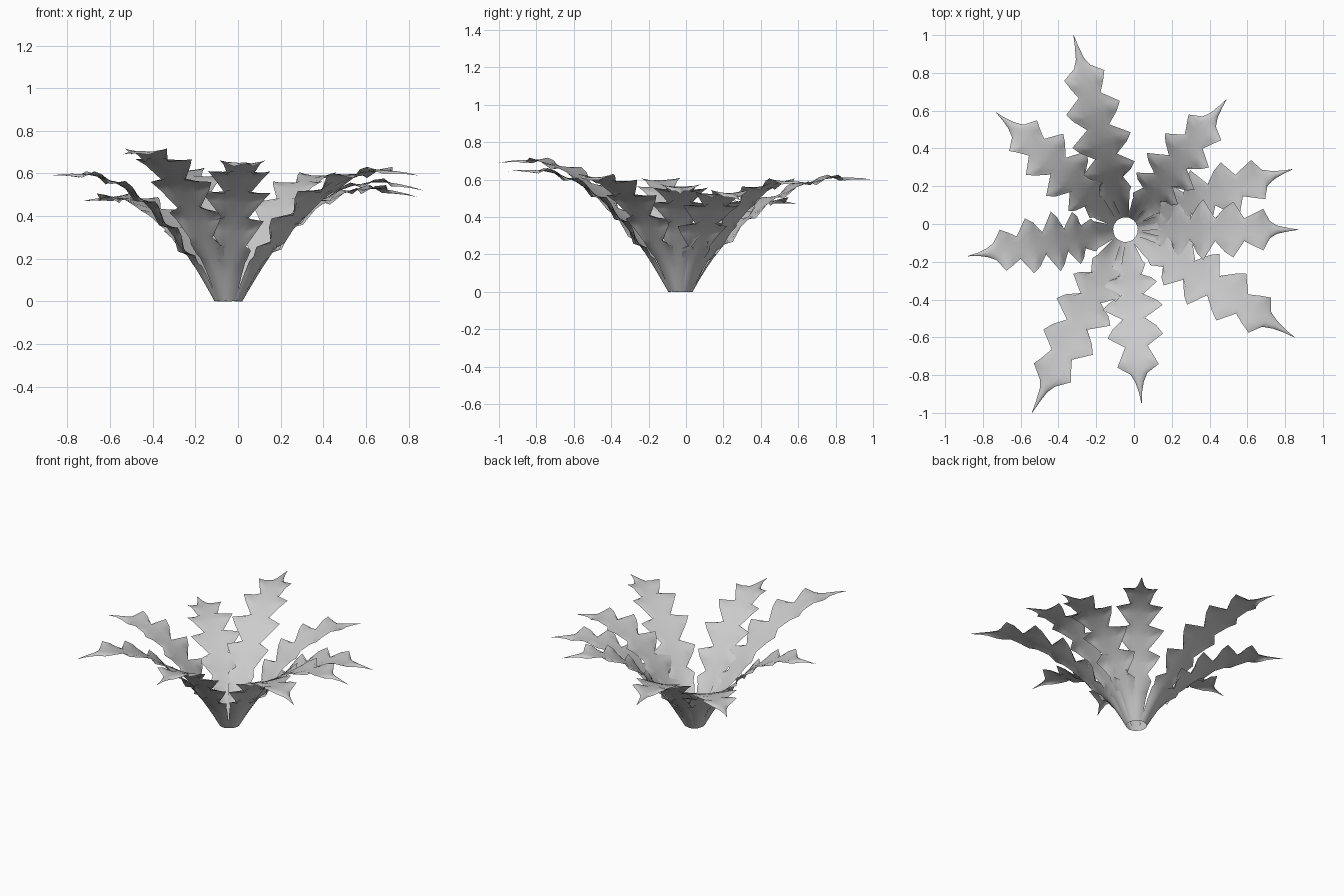
import bpy, math
from mathutils import Vector

if "Cube" in bpy.data.objects:
    bpy.data.objects.remove(bpy.data.objects["Cube"])

grey = bpy.data.materials.new("leaf grey")
grey.diffuse_color = (0.6, 0.6, 0.6, 1)
grey.use_nodes = True
grey.node_tree.nodes["Principled BSDF"].inputs["Base Color"].default_value = grey.diffuse_color
CENTRE = Vector((-0.045, -0.03, 0))

# (position along leaf, half width, raised edge, curl power): stalk, blade, spike
STATIONS = [(0, .033, .008, 2), (.06, .042, .015, 2), (.12, .053, .02, 2),
            (.17, .065, .022, 2)]
for f, w in ((.23, .088), (.375, .14), (.53, .16), (.685, .147), (.825, .11)):
    STATIONS += [(f - .04, w * .8, .012, 2), (f, w, .018, 2), (f + .045, .06, -.02, 5)]
STATIONS = STATIONS[:-1]
STATIONS += [(.86, .045, -.016, 5), (.90, .022, -.012, 3), (.95, .009, -.006, 2),
             (1, .001, 0, 2)]
ACROSS = (-1, -.8, -.4, 0, .4, .8, 1)


def spine(reach, height, arch, n=120):
    """Rising, arching curve in (radius, height) with its running length."""
    p = [Vector(q) for q in ((.065, 0), (.27, .36),
                             (.54 * reach, arch * height), (reach, height))]
    pts = []
    for i in range(n + 1):
        t = i / n
        pts.append(p[0] * (1 - t) ** 3 + p[1] * 3 * t * (1 - t) ** 2
                   + p[2] * 3 * t * t * (1 - t) + p[3] * t ** 3)
    run = [0]
    for a, b in zip(pts, pts[1:]):
        run.append(run[-1] + (b - a).length)
    return pts, run


def make_leaf(name, tip_x, tip_y, height, arch, bend=0):
    tip = Vector((tip_x, tip_y, 0)) - CENTRE
    out = tip.normalized()
    side = Vector((-out.y, out.x, 0))
    pts, run = spine(tip.length, height, arch)
    verts, faces = [], []
    for f, half, lift, power in STATIONS:
        i = min(range(len(run)), key=lambda k: abs(run[k] - f * run[-1]))
        d = (pts[min(i + 1, len(pts) - 1)] - pts[max(i - 1, 0)]).normalized()
        normal = out * -d.y + Vector((0, 0, d.x))
        mid = CENTRE + out * pts[i].x + Vector((0, 0, pts[i].y))
        mid += side * bend * math.sin(math.pi * f)
        for a in ACROSS:
            v = mid + side * a * half + normal * lift * abs(a) ** power
            v.z = max(v.z, 0)
            verts.append(v)
    m = len(ACROSS)
    for r in range(len(STATIONS) - 1):
        for c in range(m - 1):
            k = r * m + c
            faces.append((k, k + m, k + m + 1, k + 1))
    mesh = bpy.data.meshes.new(name)
    mesh.from_pydata(verts, [], faces)
    mesh.flip_normals()
    mesh.materials.append(grey)
    mesh.shade_smooth()
    obj = bpy.data.objects.new(name, mesh)
    bpy.context.collection.objects.link(obj)


# Rosette of leaves: tip x, tip y, tip height, arch, sideways bend
LEAVES = [(.87, -.03, .52, 1.29, 0), (.84, .29, .49, 1.29, .02),
          (.49, .66, .58, 1.13, 0), (-.32, 1.0, .60, 1.13, 0),
          (-.73, .59, .47, 1.17, -.01), (-.88, -.17, .59, 1.11, 0),
          (-.54, -1.0, .69, 1.15, 0), (.04, -.95, .645, 1.10, 0),
          (.85, -.60, .59, 1.2, 0)]
for n, leaf in enumerate(LEAVES, 1):
    make_leaf(f"leaf_{n}", *leaf)
